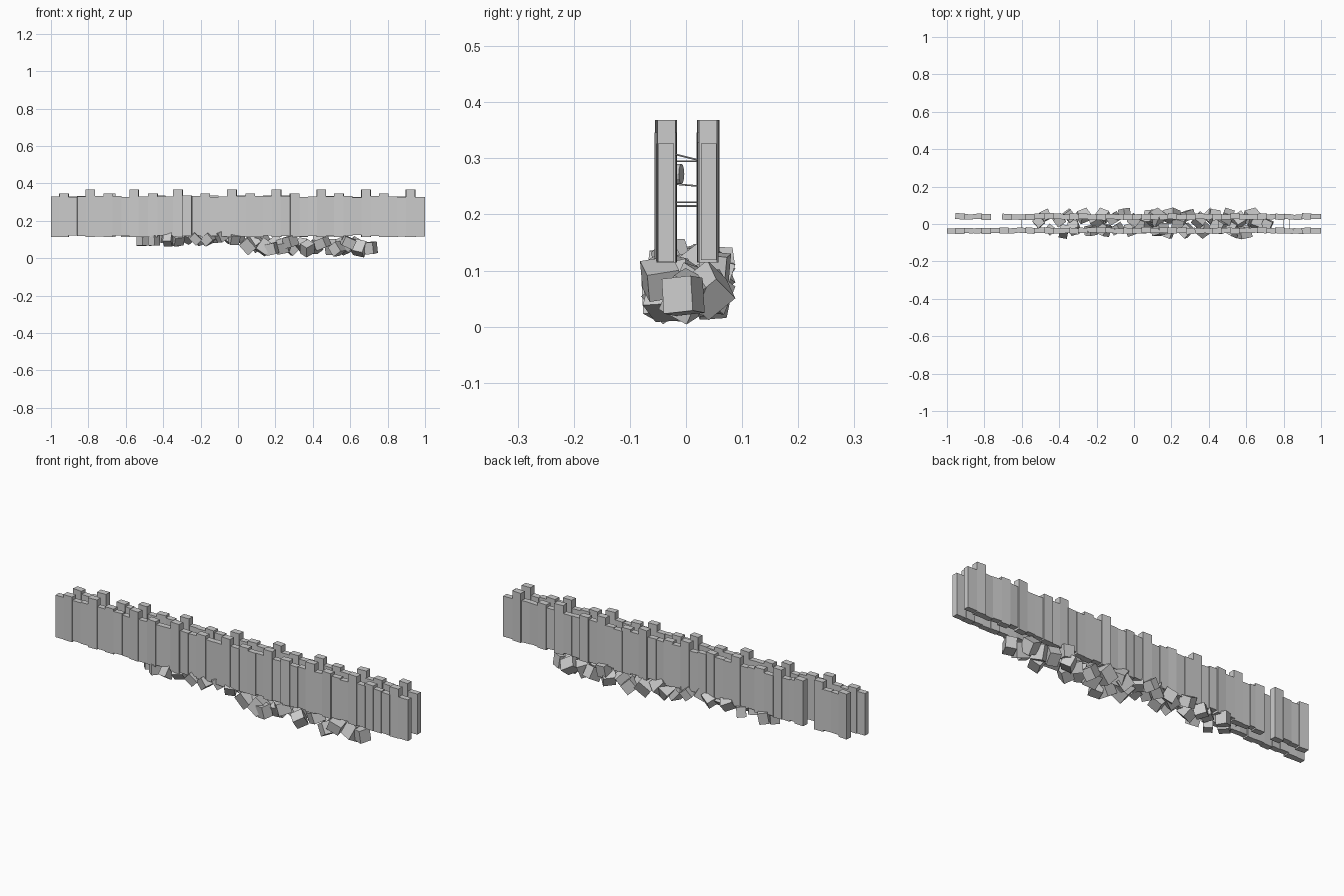
import bpy, bmesh, math, random
from mathutils import Matrix, Vector, Euler

if "Cube" in bpy.data.objects:
    bpy.data.objects.remove(bpy.data.objects["Cube"])

random.seed(7)


def add_box(bm, center, size, rot=(0, 0, 0)):
    m = (Matrix.Translation(center) @ Euler(rot).to_matrix().to_4x4()
         @ Matrix.Diagonal((*size, 1)))
    return bmesh.ops.create_cube(bm, size=1, matrix=m)["verts"]


def add_rod(bm, a, b, radius, sides=6):
    a, b = Vector(a), Vector(b)
    m = Matrix.Translation((a + b) / 2) @ (b - a).to_track_quat('Z', 'Y').to_matrix().to_4x4()
    bmesh.ops.create_cone(bm, cap_ends=True, segments=sides, radius1=radius,
                          radius2=radius, depth=(b - a).length, matrix=m)


def finish(name, bm):
    me = bpy.data.meshes.new(name)
    bm.to_mesh(me)
    bm.free()
    ob = bpy.data.objects.new(name, me)
    bpy.context.collection.objects.link(ob)
    return ob


# centres of the raised planks, alternating low and high
POSTS = [-0.93, -0.79, -0.695, -0.555, -0.455, -0.32, -0.175, -0.032, 0.065,
         0.205, 0.303, 0.445, 0.54, 0.685, 0.78, 0.922]
HALF = 0.025


def plank_row(name, y, start, gap=None):
    bm = bmesh.new()
    # raised planks
    for i, x in enumerate(POSTS):
        if gap and gap[0] < x + HALF and x - HALF < gap[1] and x > gap[0] + 0.04:
            x = gap[1] + HALF
        top = 0.368 if i % 2 else 0.346
        yaw = random.uniform(-0.1, 0.1)
        add_box(bm, (x, y + random.uniform(-0.003, 0.003), (top + 0.114) / 2),
                (2 * HALF, 0.032, top - 0.114), (0, 0, yaw))
    # flat planks filling the spans between them
    edges = [start - HALF] + [p for p in POSTS] + [1 + HALF]
    for a, b in zip(edges, edges[1:]):
        x0, x1 = a + HALF - 0.003, b - HALF + 0.003
        if a == edges[0]:
            x0 = start
        if b == edges[-1]:
            x1 = 1.0
        if gap and x0 < gap[1] and x1 > gap[0]:
            continue
        if x1 - x0 < 0.01:
            continue
        n = 2 if x1 - x0 > 0.075 else 1
        w = (x1 - x0) / n
        for k in range(n):
            top = random.uniform(0.325, 0.335)
            bottom = random.uniform(0.114, 0.124)
            last = b == edges[-1] or a == edges[0]
            add_box(bm, (x0 + w * (k + 0.5), y + random.uniform(-0.003, 0.003), (top + bottom) / 2),
                    (w, 0.028, top - bottom),
                    (0, 0, 0 if last else random.uniform(-0.08, 0.08)))
    return finish(name, bm)


plank_row("front_plank_wall", -0.035, -1.0)
plank_row("back_plank_wall", 0.039, -0.953, gap=(-0.765, -0.705))

# thin ties and a small disc between the two walls
bm = bmesh.new()
for x, z0, z1 in [(0.83, 0.31, 0.295), (0.8, 0.222, 0.222), (0.45, 0.255, 0.25),
                  (0.1, 0.215, 0.215), (-0.3, 0.295, 0.295), (-0.6, 0.138, 0.142)]:
    add_rod(bm, (x, -0.03, z0), (x, 0.03, z1), 0.0015)
finish("wall_ties", bm)
bm = bmesh.new()
add_rod(bm, (0.6, -0.022, 0.272), (0.604, -0.008, 0.272), 0.018, 12)
finish("tie_disc", bm)


def rubble(name, blocks, size):
    bm = bmesh.new()
    for x, y, z in blocks:
        s = size * random.uniform(0.9, 1.1)
        rot = [random.uniform(0, math.pi) for _ in range(3)]
        vs = add_box(bm, (x, y, z), (s * 1.1, s, s * 0.9), rot)
        # keep every block inside the heap's limits
        lo = min(v.co.z for v in vs)
        ymin, ymax = min(v.co.y for v in vs), max(v.co.y for v in vs)
        dy = max(0, -0.088 - ymin) - max(0, ymax - 0.088)
        floor = 0.004 if size > 0.055 else 0.062
        bmesh.ops.translate(bm, verts=vs, vec=(0, dy, max(0, floor - lo)))
    return finish(name, bm)


# small stones under the left half, large ones under the right half
rubble("small_rubble", [
    (-0.51, 0.01, 0.095), (-0.475, 0.045, 0.1), (-0.45, -0.03, 0.095), (-0.40, 0.02, 0.115),
    (-0.375, -0.04, 0.10), (-0.345, 0.045, 0.09), (-0.32, -0.02, 0.10), (-0.27, 0.045, 0.115),
    (-0.23, -0.035, 0.105), (-0.20, 0.015, 0.105), (-0.165, 0.05, 0.10), (-0.16, -0.03, 0.10),
    (-0.11, 0.03, 0.115), (-0.09, -0.025, 0.12), (-0.05, 0.055, 0.11), (-0.02, -0.03, 0.105),
    (0.00, 0.02, 0.11)], 0.05)
rubble("large_rubble", [
    (0.055, -0.01, 0.068), (0.09, 0.03, 0.08), (0.12, 0.055, 0.10), (0.14, -0.03, 0.06),
    (0.18, -0.045, 0.05), (0.20, 0.045, 0.075), (0.24, 0.0, 0.065), (0.28, -0.035, 0.09),
    (0.285, 0.045, 0.055), (0.35, 0.02, 0.07), (0.37, -0.03, 0.05), (0.41, 0.05, 0.06),
    (0.43, 0.05, 0.10), (0.45, -0.01, 0.08), (0.50, 0.045, 0.06), (0.53, -0.03, 0.05),
    (0.56, 0.02, 0.065), (0.59, -0.045, 0.085), (0.63, 0.05, 0.065), (0.65, 0.0, 0.05),
    (0.71, -0.005, 0.055)], 0.06)
